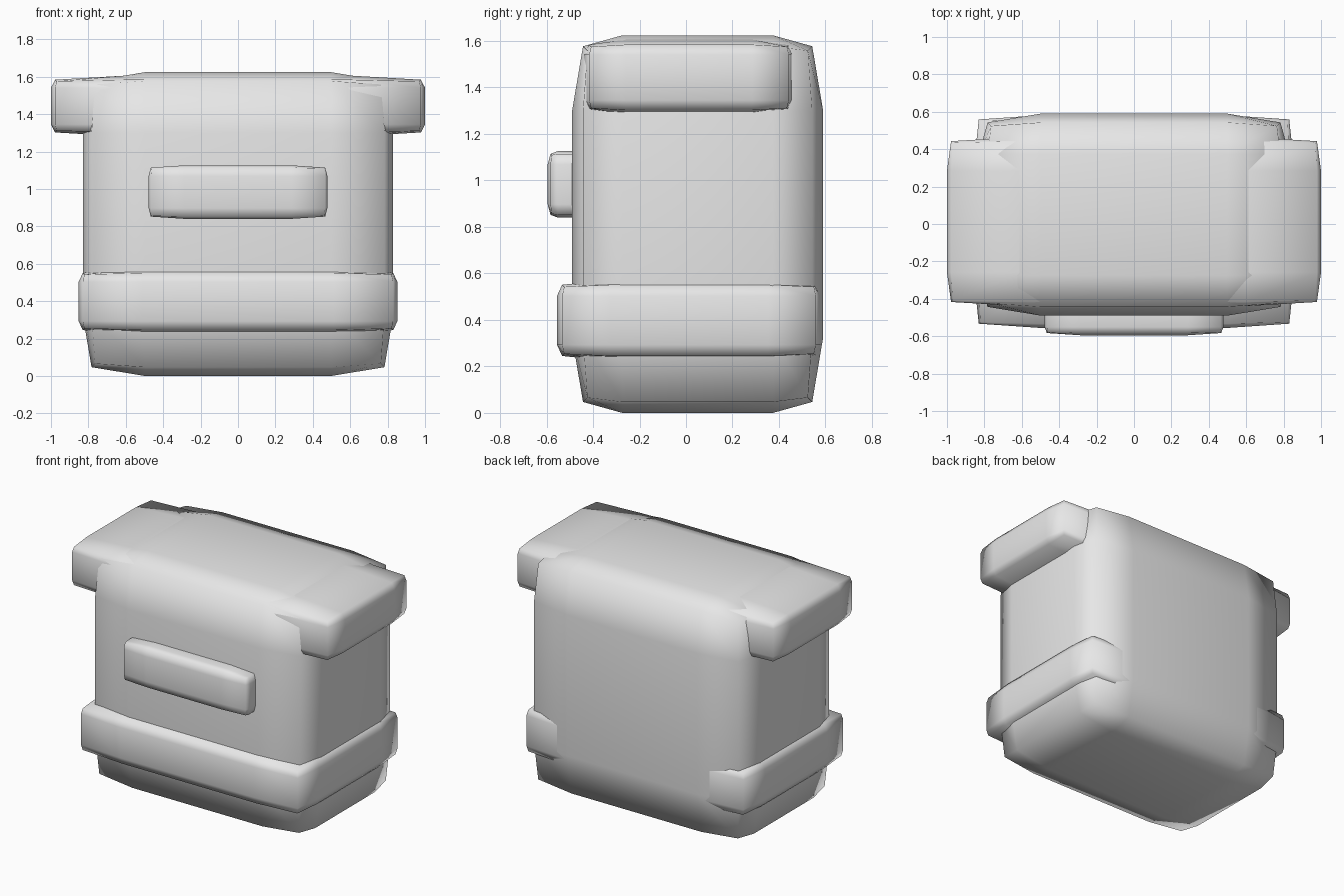
import bpy
import bmesh
from mathutils import Vector

old = bpy.data.objects.get("Cube")
if old:
    bpy.data.objects.remove(old, do_unlink=True)

# Single plain grey material
grey = bpy.data.materials.new("light_grey")
grey.use_nodes = True
color = (0.8, 0.8, 0.8, 1)
grey.diffuse_color = color
grey.node_tree.nodes["Principled BSDF"].inputs["Base Color"].default_value = color


def soft_box(name, center, half, pull, inner=0.6):
    """Box cut in three along each axis, its edges and corners drawn inward."""
    bm = bmesh.new()
    bmesh.ops.create_cube(bm, size=2)
    bmesh.ops.subdivide_edges(bm, edges=bm.edges[:], cuts=2, use_grid_fill=True)
    for v in bm.verts:
        outer = [abs(c) > 0.9 for c in v.co]
        inset = (0, 0, pull, pull * 1.4)[sum(outer)]
        new = Vector()
        for i in range(3):
            size = half[i] - inset if outer[i] else half[i] * inner
            new[i] = center[i] + (size if v.co[i] > 0 else -size)
        v.co = new
    bmesh.ops.recalc_face_normals(bm, faces=bm.faces[:])
    for f in bm.faces:
        f.smooth = True
    mesh = bpy.data.meshes.new(name)
    bm.to_mesh(mesh)
    bm.free()
    mesh.materials.append(grey)
    obj = bpy.data.objects.new(name, mesh)
    bpy.context.collection.objects.link(obj)
    return obj


# Main body
soft_box("body", (0, 0.05, 0.812), (0.83, 0.54, 0.812), 0.047)
# Wide bar through the top, forming both side overhangs
soft_box("top_bar", (0, 0.013, 1.443), (1.0, 0.452, 0.163), 0.022)
# Band around the lower front and sides
soft_box("lower_band", (0, 0.013, 0.398), (0.852, 0.568, 0.175), 0.022)
# Raised plate on the front
soft_box("front_plate", (0, -0.485, 0.983), (0.478, 0.11, 0.143), 0.012)
